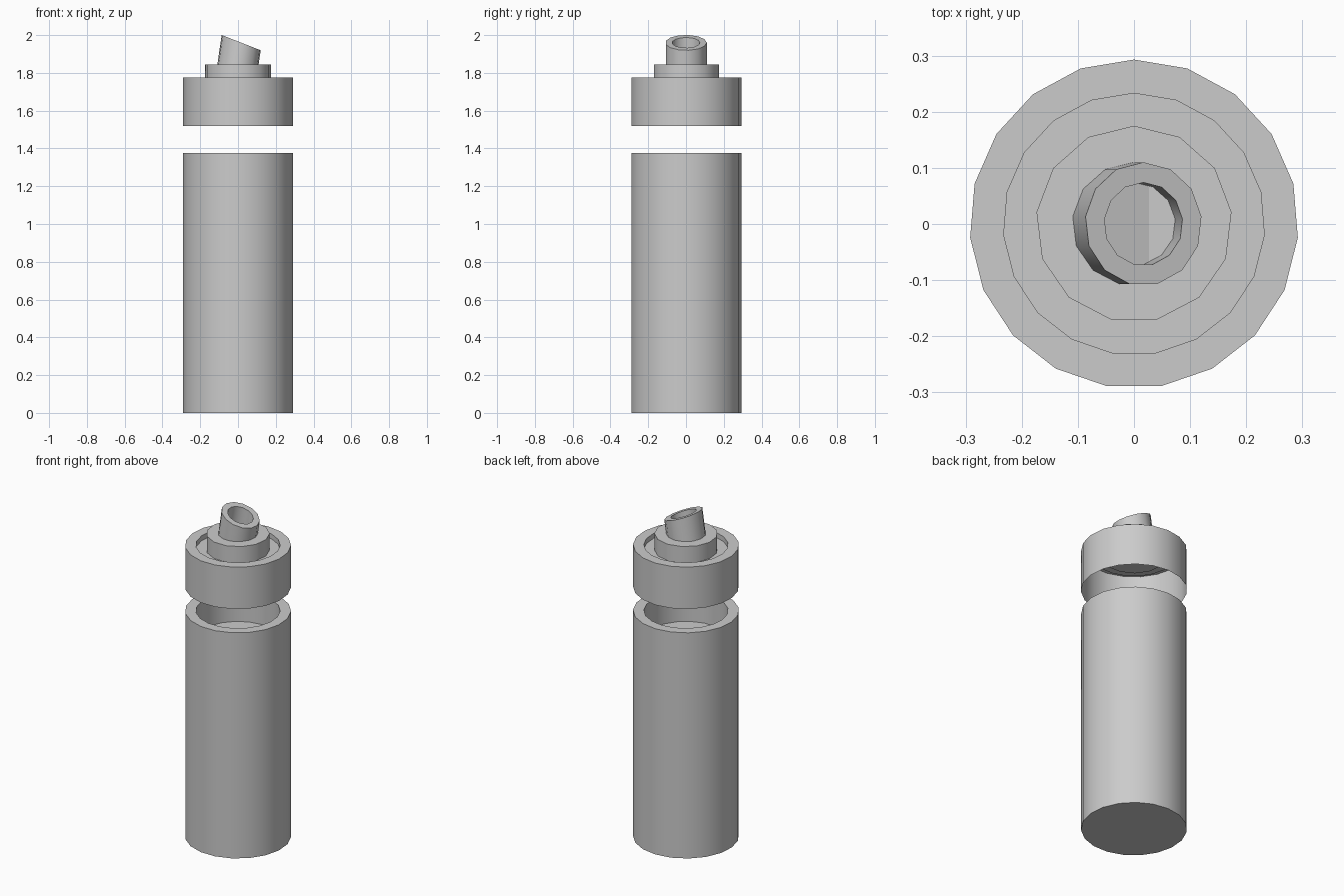
import bpy
import bmesh
from math import sin, cos, tau, radians

cube = bpy.data.objects.get("Cube")
if cube:
    bpy.data.objects.remove(cube, do_unlink=True)

grey = bpy.data.materials.new("plain_grey")
grey.use_nodes = True
colour = (0.6, 0.6, 0.6, 1)
grey.diffuse_color = colour
grey.node_tree.nodes["Principled BSDF"].inputs["Base Color"].default_value = colour


def turned_part(name, sides, profile, base=0.0, lean=0.0, closed_bottom=True):
    """Loft rings of (radius, height, slope); lean shears the part towards +x."""
    bm = bmesh.new()
    rings = []
    for radius, height, slope in profile:
        ring = []
        for i in range(sides):
            a = tau * i / sides
            x, y = radius * sin(a), radius * cos(a)
            h = height - slope * x
            ring.append(bm.verts.new((x + lean * h, y, base + h)))
        rings.append(ring)
    for low, high in zip(rings, rings[1:]):
        for i in range(sides):
            j = (i + 1) % sides
            bm.faces.new((low[i], high[i], high[j], low[j]))
    if closed_bottom:
        bm.faces.new(rings[0])
    bm.faces.new(rings[-1][::-1])
    mesh = bpy.data.meshes.new(name)
    bm.to_mesh(mesh)
    bm.free()
    mesh.materials.append(grey)
    obj = bpy.data.objects.new(name, mesh)
    bpy.context.collection.objects.link(obj)
    bpy.ops.object.select_all(action="DESELECT")
    obj.select_set(True)
    bpy.context.view_layer.objects.active = obj
    bpy.ops.object.shade_smooth_by_angle(angle=radians(30))
    return obj


OUTER, INNER = 0.293, 0.233

# Bottle body with a shallow well in its top
turned_part("bottle_body", 19, [(OUTER, 0, 0), (OUTER, 1.375, 0),
                                (INNER, 1.375, 0), (INNER, 1.2, 0)])

# Floating lid: thin shell, open below, recessed on top
turned_part("lid", 19, [(OUTER, 1.52, 0), (OUTER, 1.775, 0),
                        (INNER, 1.775, 0), (INNER, 1.745, 0)],
            closed_bottom=False)

# Neck standing in the lid recess
NECK_TOP = 1.845
turned_part("neck", 13, [(0.175, 1.73, 0), (0.175, NECK_TOP, 0)])

# Leaning spout with a slanted rim and hollow bore
SLANT = 0.37
turned_part("spout", 13, [(0.11, -0.06, 0), (0.11, 0.115, SLANT),
                          (0.074, 0.115, SLANT), (0.074, 0.01, SLANT)],
            base=NECK_TOP, lean=0.147)
